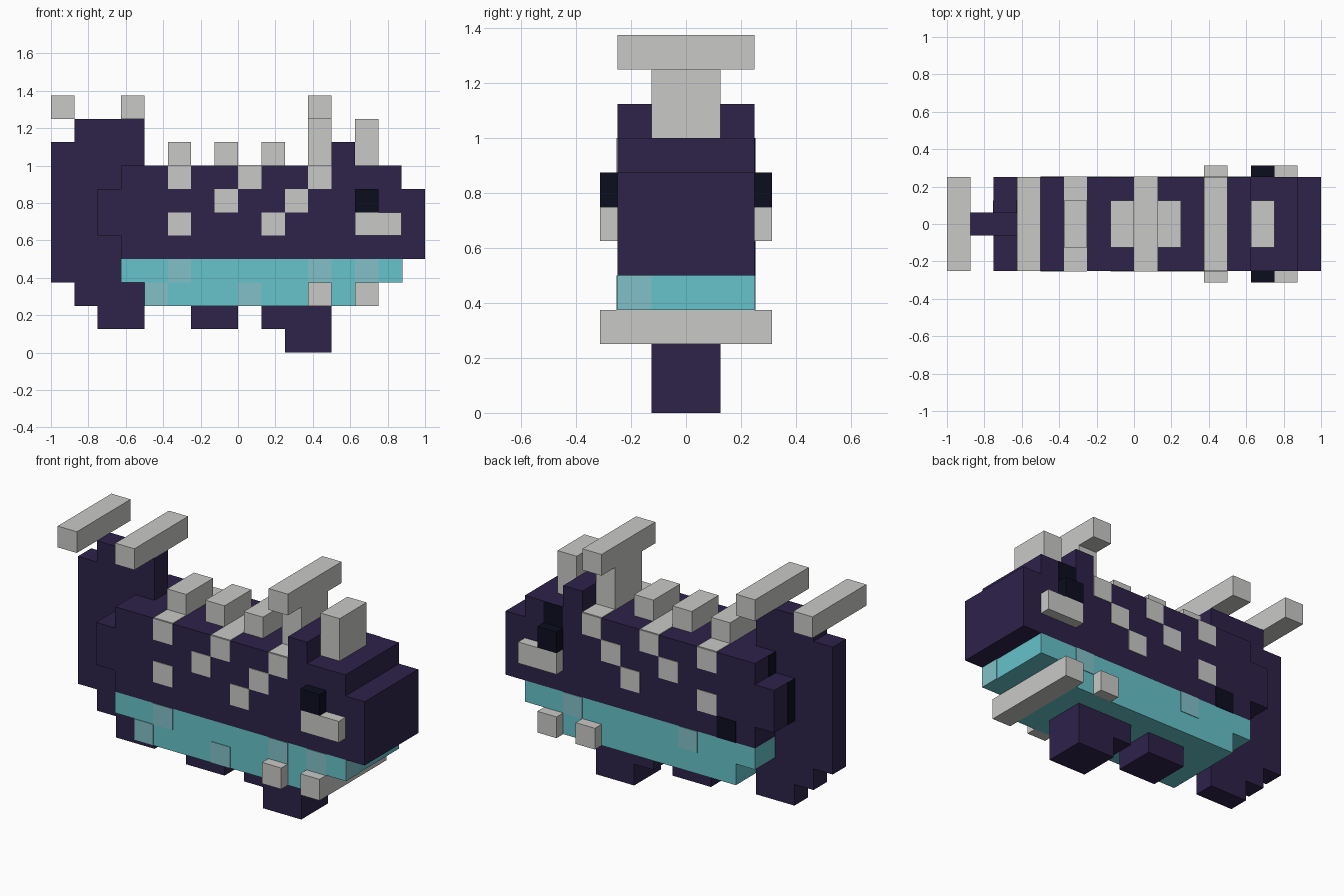
import bpy, bmesh

U = 0.125   # size of one block
T = 0.03    # plate thickness, in blocks

cube = bpy.data.objects.get("Cube")
if cube:
    bpy.data.objects.remove(cube, do_unlink=True)


def lin(c):
    c /= 255
    return c / 12.92 if c <= 0.04045 else ((c + 0.055) / 1.055) ** 2.4


def material(name, r, g, b):
    m = bpy.data.materials.new(name)
    col = (lin(r), lin(g), lin(b), 1)
    m.diffuse_color = col
    m.use_nodes = True
    m.node_tree.nodes["Principled BSDF"].inputs["Base Color"].default_value = col
    return m


PURPLE = material("dark_purple", 46, 34, 74)
GREY = material("bone_grey", 201, 201, 199)
TEAL = material("belly_teal", 102, 195, 203)
PALE = material("pale_teal", 130, 193, 200)
BLACK = material("near_black", 12, 13, 31)


def extrude(name, outline, y0, y1, mat):
    """Side outline (x, z) in blocks, extruded from y0 to y1."""
    bm = bmesh.new()
    face = bm.faces.new([bm.verts.new((x * U, y0 * U, z * U)) for x, z in outline])
    ext = bmesh.ops.extrude_face_region(bm, geom=[face])
    new = [v for v in ext["geom"] if isinstance(v, bmesh.types.BMVert)]
    bmesh.ops.translate(bm, verts=new, vec=(0, (y1 - y0) * U, 0))
    bmesh.ops.recalc_face_normals(bm, faces=bm.faces)
    me = bpy.data.meshes.new(name)
    bm.to_mesh(me)
    bm.free()
    me.materials.append(mat)
    ob = bpy.data.objects.new(name, me)
    bpy.context.scene.collection.objects.link(ob)
    return ob


def box(name, x0, x1, y0, y1, z0, z1, mat):
    return extrude(name, [(x0, z0), (x1, z0), (x1, z1), (x0, z1)], y0, y1, mat)


def pair(name, x0, x1, y0, y1, z0, z1, mat):
    """The same box on both sides."""
    box(name + "_back", x0, x1, y0, y1, z0, z1, mat)
    box(name + "_front", x0, x1, -y1, -y0, z0, z1, mat)


# Body with stepped snout, brow ridge and rear step
extrude("body", [(-6, 5), (-5, 5), (-5, 4), (8, 4), (8, 7), (7, 7), (7, 8),
                 (5, 8), (5, 9), (4, 9), (4, 8), (-5, 8), (-5, 7), (-6, 7)], -2, 2, PURPLE)
# Belly
extrude("belly", [(-4, 2), (5, 2), (5, 3), (7, 3), (7, 4), (-5, 4), (-5, 3), (-4, 3)],
        -2, 2, TEAL)
# Thin upright tail fin
extrude("tail_fin", [(-6, 1), (-4, 1), (-4, 10), (-7, 10), (-7, 9), (-8, 9), (-8, 3),
                     (-7, 3), (-7, 2), (-6, 2)], -0.5, 0.5, PURPLE)
# Feet
box("rear_foot", -2, 0, -1, 1, 1, 2, PURPLE)
extrude("front_foot", [(1, 1), (2, 1), (2, 0), (4, 0), (4, 2), (1, 2)], -1, 1, PURPLE)

# Tail bars
for name, x in (("tail_bar_rear", -8), ("tail_bar_front", -5)):
    box(name, x, x + 1, -2, 2, 10, 11, GREY)
# Back spikes
for i, x in enumerate((-3, -1, 1)):
    box(f"back_spike_{i + 1}", x, x + 1, -1, 1, 8, 9, GREY)
# Horns
box("horn_post", 3, 4, -1, 1, 8, 10, GREY)
box("horn_bar", 3, 4, -2, 2, 10, 11, GREY)
box("nose_horn", 5, 6, -1, 1, 8, 10, GREY)
# Bars under the belly
box("chin_bar", 5, 6, -2.5, 2.5, 2, 3, GREY)
pair("belly_stub", 3, 4, 2, 2.5, 2, 3, GREY)
# Eyes and cheeks
pair("eye", 5, 6, 2, 2.5, 6, 7, BLACK)
pair("cheek", 5, 7, 2, 2.5, 5, 6, GREY)

# Stripes over the back
for i, x in enumerate((-3, 0, 3)):
    box(f"stripe_top_{i + 1}", x, x + 1, -2, 2, 8, 8 + T, GREY)
    pair(f"stripe_side_{i + 1}", x, x + 1, 2, 2 + T, 7, 8, GREY)
# Side spots
for i, (x, z) in enumerate(((-1, 6), (2, 6), (-3, 5), (1, 5))):
    pair(f"side_spot_{i + 1}", x, x + 1, 2, 2 + T, z, z + 1, GREY)
# Belly spots, different on each side
for i, (x, z) in enumerate(((-3, 3), (-4, 2), (0, 2), (3, 3), (5, 3))):
    box(f"belly_spot_front_{i + 1}", x, x + 1, -2 - T, -2, z, z + 1, PALE)
for i, x in enumerate((4, -2)):
    box(f"belly_spot_back_{i + 1}", x, x + 1, 2, 2 + T, 3, 4, PALE)
box("belly_spot_nose", 7, 7 + T, -2, -1, 3, 4, PALE)
# Dark patches
box("dark_patch_rear", -4, -3, 2, 2 + T, 4, 5, BLACK)
box("dark_patch_brow", 5, 6, 2, 2 + T, 7, 8, BLACK)
box("dark_patch_rump_upper", -5 - T, -5, 0.5, 1, 7, 8, BLACK)
box("dark_patch_rump_lower", -6 - T, -6, 0.5, 1, 5, 7, BLACK)
